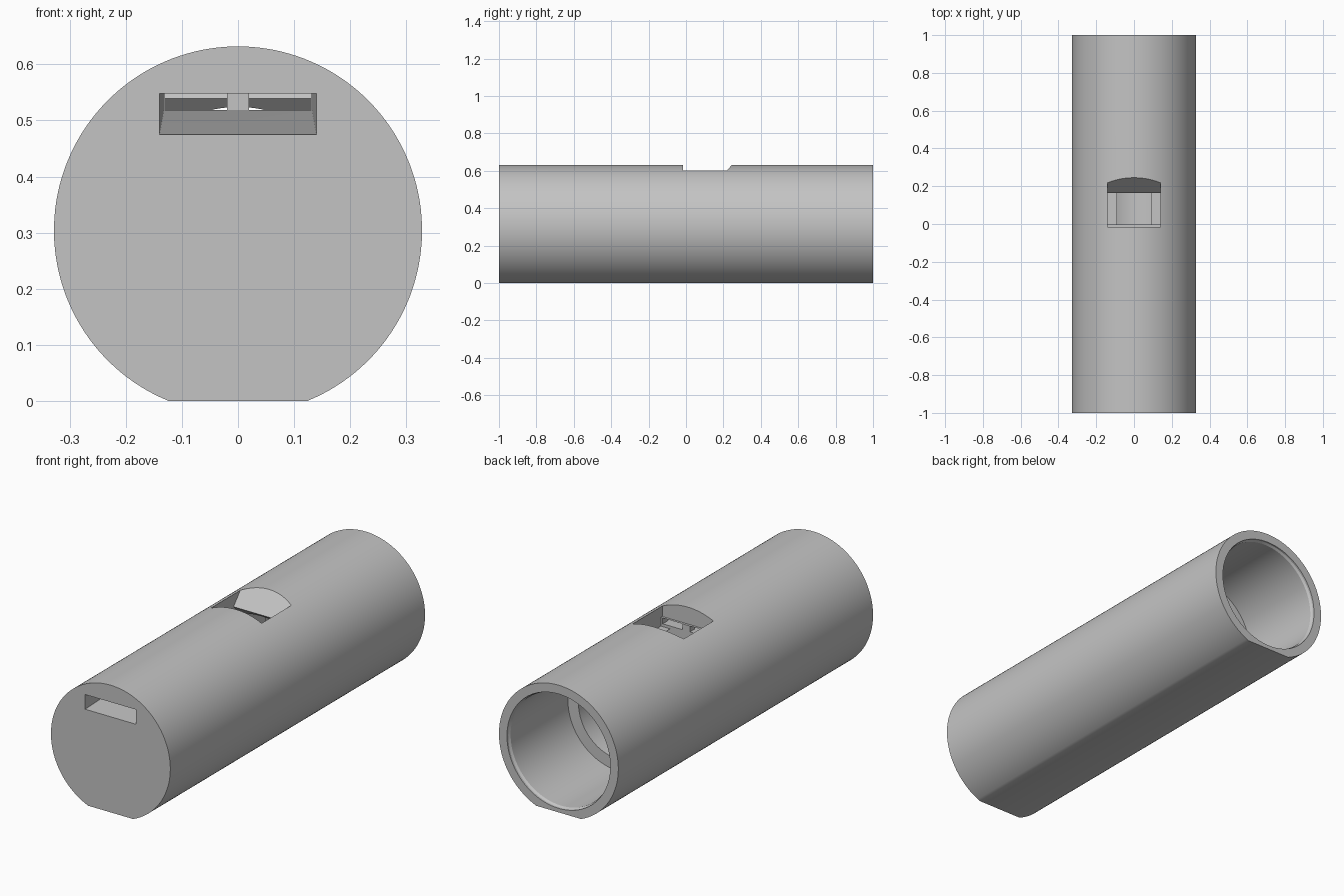
import bpy, bmesh, math
from mathutils import Vector

if "Cube" in bpy.data.objects:
    bpy.data.objects.remove(bpy.data.objects["Cube"])

RADIUS, AXIS_Z = 0.328, 0.304

grey = bpy.data.materials.new("plain grey")
grey.use_nodes = True
COLOUR = (0.55, 0.55, 0.55, 1)
grey.diffuse_color = COLOUR
grey.node_tree.nodes["Principled BSDF"].inputs["Base Color"].default_value = COLOUR


def loft(name, rings):
    """Closed solid through rings that have equal point counts."""
    bm = bmesh.new()
    loops = [[bm.verts.new(p) for p in ring] for ring in rings]
    n = len(loops[0])
    for a, b in zip(loops, loops[1:]):
        for i in range(n):
            j = (i + 1) % n
            bm.faces.new((a[i], a[j], b[j], b[i]))
    bm.faces.new(loops[0])
    bm.faces.new(loops[-1])
    bmesh.ops.recalc_face_normals(bm, faces=bm.faces)
    mesh = bpy.data.meshes.new(name)
    bm.to_mesh(mesh)
    bm.free()
    mesh.materials.append(grey)
    obj = bpy.data.objects.new(name, mesh)
    bpy.context.collection.objects.link(obj)
    return obj


def arc(y, r, start=0, sweep=2 * math.pi, count=128, closed=True):
    steps = count if closed else count - 1
    angles = [start + sweep * i / steps for i in range(count)]
    return [Vector((r * math.cos(a), y, AXIS_Z + r * math.sin(a))) for a in angles]


def rect(y, x0, x1, z0, z1):
    return [(x0, y, z0), (x1, y, z0), (x1, y, z1), (x0, y, z1)]


def cut(target, cutter):
    cutter.hide_render = True
    mod = target.modifiers.new("cut", "BOOLEAN")
    mod.operation, mod.solver, mod.object = "DIFFERENCE", "EXACT", cutter
    bpy.context.view_layer.objects.active = target
    bpy.ops.object.modifier_apply(modifier=mod.name)
    bpy.data.objects.remove(cutter)


# Round tube body with a flat underside
flat = math.asin(-AXIS_Z / RADIUS)
tube = loft("tube_body", [arc(y, RADIUS, flat, math.pi - 2 * flat, closed=False)
                          for y in (-1, 1)])

# Stepped bore, open at the back with a slightly eased mouth
bore = [(-0.003, 0.22), (0.53, 0.22), (0.53, 0.278), (0.98, 0.278),
        (0.99, 0.284), (1.05, 0.284)]
cut(tube, loft("bore_cutter", [arc(y, r) for y, r in bore]))

# Sound window with a sloped, undercut lip
window = [(-0.003, 0.505), (-0.003, 0.548), (-0.015, 0.548), (-0.015, 0.7),
          (0.304, 0.7), (0.165, 0.539), (0.2, 0.505)]
cut(tube, loft("window_cutter", [[(x, y, z) for y, z in window]
                                 for x in (-0.14, 0.14)]))

# Tapering air channel from the front face
cut(tube, loft("channel_cutter", [rect(-1.0, -0.14, 0.14, 0.475, 0.548),
                                  rect(-0.04, -0.132, 0.132, 0.519, 0.548)]))

# Two outlet slots either side of a small central post
for side in (-1, 1):
    inner, outer = sorted((side * 0.02, side * 0.13))
    cut(tube, loft("slot_cutter", [rect(y, inner, outer, 0.519, 0.5478)
                                   for y in (-0.05, 0.01)]))

bpy.ops.object.select_all(action="DESELECT")
tube.select_set(True)
bpy.context.view_layer.objects.active = tube
bpy.ops.object.shade_smooth_by_angle(angle=math.radians(25))
